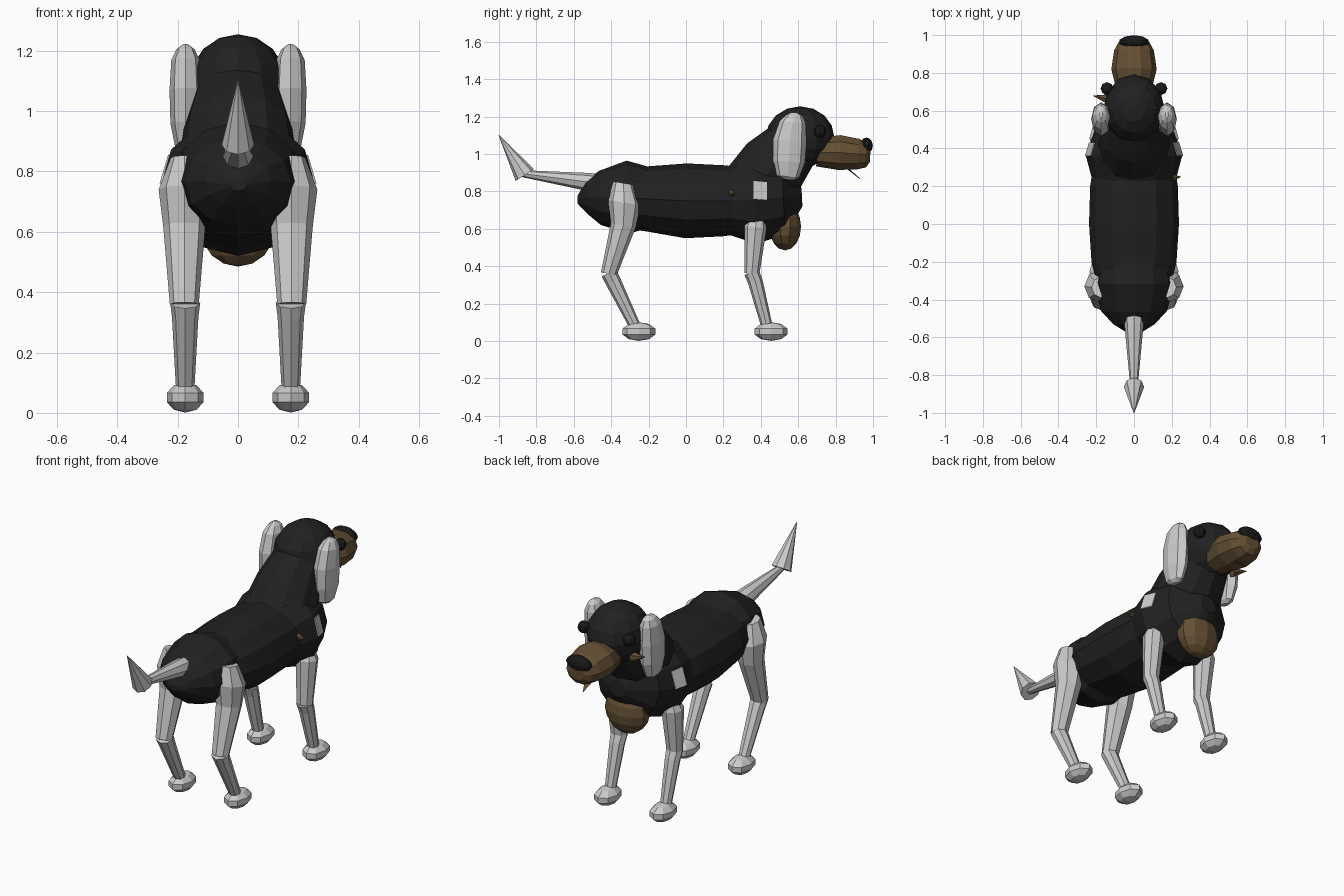
import bpy, bmesh, math
from mathutils import Vector, Matrix
from mathutils.bvhtree import BVHTree

cube = bpy.data.objects.get("Cube")
if cube:
    bpy.data.objects.remove(cube)


def material(name, rgb):
    m = bpy.data.materials.new(name)
    m.use_nodes = True
    m.diffuse_color = (*rgb, 1)
    bsdf = next(n for n in m.node_tree.nodes if n.type == 'BSDF_PRINCIPLED')
    bsdf.inputs["Base Color"].default_value = (*rgb, 1)
    return m


BLACK = material("black_fur", (0.015, 0.015, 0.015))
WHITE = material("pale_grey_fur", (0.6, 0.6, 0.6))
BROWN = material("brown_fur", (0.13, 0.08, 0.035))
NOSE = material("nose_black", (0.009, 0.01, 0.01))


def finish(name, bm, mat):
    bmesh.ops.recalc_face_normals(bm, faces=bm.faces)
    mesh = bpy.data.meshes.new(name)
    bm.to_mesh(mesh)
    bm.free()
    mesh.materials.append(mat)
    ob = bpy.data.objects.new(name, mesh)
    bpy.context.collection.objects.link(ob)
    return ob


def tube(name, stations, sides, mat, x=0):
    """Loft through (y, z, width radius, cross radius) rings."""
    bm = bmesh.new()
    a, b = stations[0], stations[-1]
    axis = Vector((0, b[0] - a[0], b[1] - a[1])).normalized()
    across = Vector((0, -axis.z, axis.y))
    rings = []
    for y, z, rx, rp in stations:
        ring = []
        for i in range(sides):
            t = math.tau * i / sides
            ring.append(bm.verts.new(Vector((x + rx * math.cos(t), y, z))
                                     + across * rp * math.sin(t)))
        rings.append(ring)
    for lo, hi in zip(rings, rings[1:]):
        for i in range(sides):
            j = (i + 1) % sides
            bm.faces.new((lo[i], lo[j], hi[j], hi[i]))
    bm.faces.new(rings[0])
    bm.faces.new(rings[-1])
    return finish(name, bm, mat)


def blob(name, centre, radii, seg, rings, mat):
    bm = bmesh.new()
    bmesh.ops.create_uvsphere(bm, u_segments=seg, v_segments=rings, radius=1,
                              matrix=Matrix.Translation(centre) @ Matrix.Diagonal((*radii, 1)))
    return finish(name, bm, mat)


def spike(name, base, tip, radius, mat):
    base, tip = Vector(base), Vector(tip)
    d = tip - base
    bm = bmesh.new()
    bmesh.ops.create_cone(bm, cap_ends=True, segments=6, radius1=radius, radius2=0,
                          depth=d.length, matrix=Matrix.Translation((base + tip) / 2)
                          @ d.to_track_quat('Z', 'Y').to_matrix().to_4x4())
    return finish(name, bm, mat)


def plate(name, target, point, size, mat):
    """Thin painted patch laid on the nearest face of the target."""
    bm = bmesh.new()
    bm.from_mesh(target.data)
    loc, n, _, _ = BVHTree.FromBMesh(bm).find_nearest(Vector(point))
    bm.free()
    u = Vector((0, 1, 0)) - n * n.y
    u.normalize()
    frame = Matrix((u, n.cross(u), n)).transposed().to_4x4()
    bm = bmesh.new()
    bmesh.ops.create_cube(bm, size=1, matrix=Matrix.Translation(loc) @ frame
                          @ Matrix.Diagonal((*size, 1)))
    return finish(name, bm, mat)


# Trunk
tube("torso", [(-0.3, 0.765, 0.2, 0.165), (-0.2, 0.76, 0.225, 0.175), (0, 0.75, 0.238, 0.2),
               (0.2, 0.75, 0.232, 0.19), (0.28, 0.75, 0.22, 0.18)], 12, BLACK)
tube("rump", [(-0.58, 0.755, 0.03, 0.02), (-0.53, 0.77, 0.11, 0.09), (-0.46, 0.765, 0.175, 0.145),
              (-0.31, 0.77, 0.212, 0.195), (-0.17, 0.77, 0.18, 0.155)], 12, BLACK)
chest = tube("chest", [(0.23, 0.75, 0.22, 0.185), (0.365, 0.755, 0.256, 0.235),
                       (0.52, 0.77, 0.2, 0.2), (0.62, 0.77, 0.05, 0.05)], 12, BLACK)
blob("chest_bib", (0, 0.53, 0.612), (0.13, 0.085, 0.127), 10, 8, BROWN)
tube("neck", [(0.38, 0.82, 0.2, 0.19), (0.47, 0.94, 0.18, 0.185),
              (0.56, 1.04, 0.15, 0.155)], 12, BLACK)

# Head
blob("head", (0, 0.61, 1.09), (0.162, 0.183, 0.165), 12, 8, BLACK)
tube("muzzle", [(0.7, 1.01, 0.09, 0.08), (0.82, 1.008, 0.12, 0.098), (0.92, 1.0, 0.105, 0.086),
                (0.965, 0.995, 0.08, 0.07), (0.985, 0.995, 0.045, 0.04)], 10, BROWN)
blob("nose", (0, 0.965, 1.045), (0.08, 0.034, 0.043), 10, 6, NOSE)
tube("tongue", [(0.85, 0.935, 0.035, 0.006), (0.93, 0.868, 0.002, 0.002)], 6, BROWN)
spike("cheek_tuft", (-0.13, 0.66, 1.0), (-0.22, 0.68, 1.03), 0.03, BROWN)
spike("shoulder_tuft", (0.19, 0.245, 0.79), (0.25, 0.25, 0.785), 0.03, BROWN)

# Tail
tube("tail_base", [(-0.48, 0.845, 0.053, 0.05), (-0.54, 0.853, 0.05, 0.047),
                   (-0.88, 0.896, 0.018, 0.018)], 8, WHITE)
tube("tail_tip", [(-0.862, 0.888, 0.054, 0.058), (-1.0, 1.1, 0.002, 0.002)], 8, WHITE)

# Paired parts
for side, s in (("left", 1), ("right", -1)):
    tube(f"{side}_ear", [(0.55, 0.862, 0.015, 0.025), (0.545, 0.88, 0.034, 0.06),
                         (0.55, 0.96, 0.05, 0.086), (0.555, 1.07, 0.053, 0.09),
                         (0.57, 1.17, 0.047, 0.07), (0.58, 1.205, 0.03, 0.045),
                         (0.58, 1.222, 0.008, 0.015)], 8, WHITE, s * 0.174)
    blob(f"{side}_eye", (s * 0.143, 0.717, 1.12), (0.034, 0.034, 0.034), 8, 6, NOSE)
    plate(f"{side}_shoulder_patch", chest, (s * 0.3, 0.418, 0.825), (0.075, 0.1, 0.009), WHITE)

    # Hind leg
    tube(f"{side}_hind_thigh", [(-0.335, 0.845, 0.045, 0.055), (-0.33, 0.74, 0.085, 0.088),
                                (-0.335, 0.62, 0.07, 0.068), (-0.412, 0.36, 0.048, 0.043)],
         8, WHITE, s * 0.178)
    tube(f"{side}_hind_shin", [(-0.412, 0.365, 0.05, 0.043), (-0.39, 0.32, 0.044, 0.042),
                               (-0.268, 0.07, 0.03, 0.03)], 8, WHITE, s * 0.175)

    # Front leg
    tube(f"{side}_fore_arm", [(0.38, 0.66, 0.035, 0.04), (0.372, 0.61, 0.06, 0.06),
                              (0.352, 0.36, 0.046, 0.04)], 8, WHITE, s * 0.176)
    tube(f"{side}_fore_shin", [(0.352, 0.365, 0.048, 0.041), (0.37, 0.32, 0.043, 0.04),
                               (0.435, 0.07, 0.03, 0.03)], 8, WHITE, s * 0.175)

    # Paws
    for end, y in (("hind", -0.252), ("fore", 0.455)):
        blob(f"{side}_{end}_paw", (s * 0.175, y, 0.051), (0.064, 0.093, 0.05), 8, 5, WHITE)
